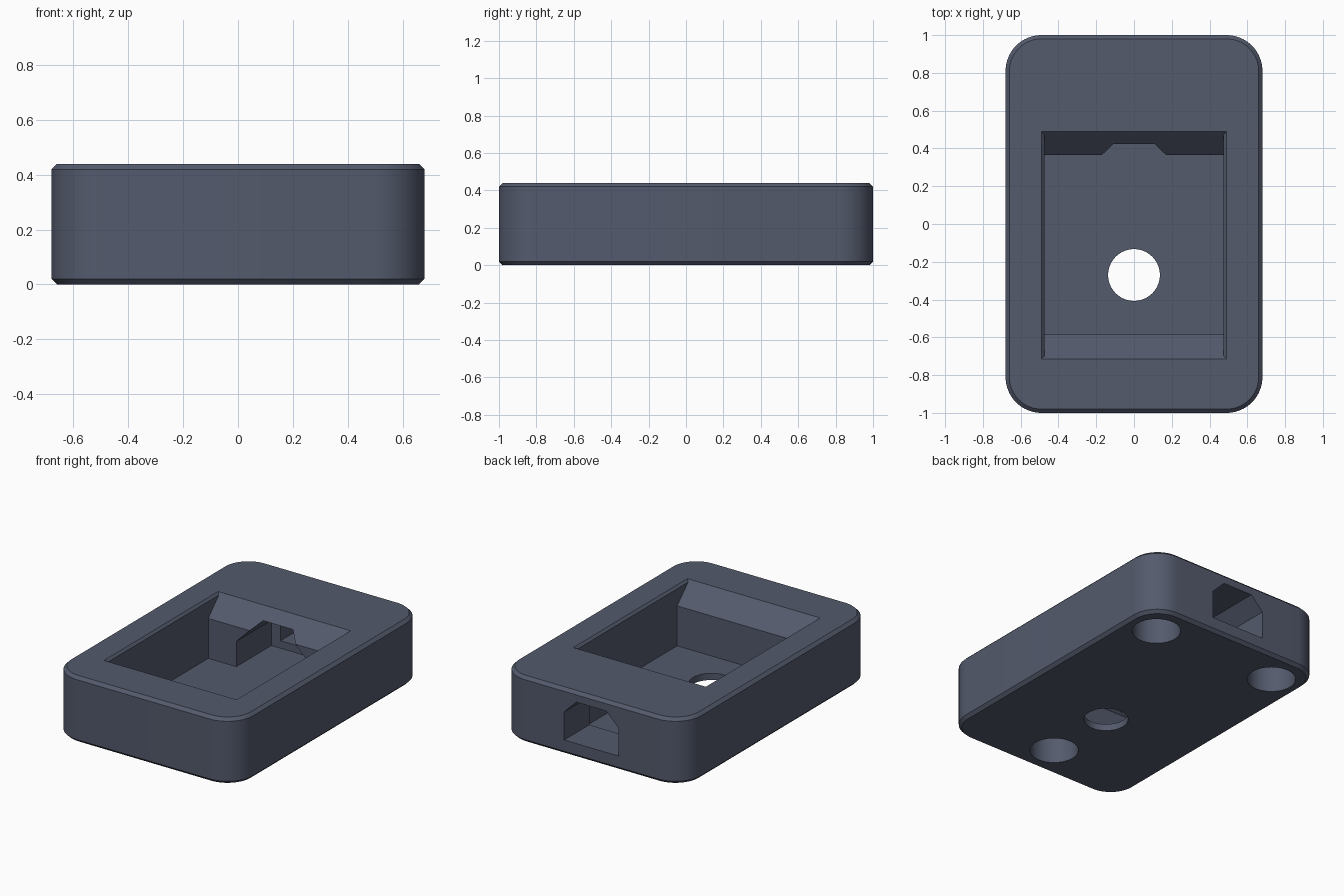
import bpy, bmesh, math

if "Cube" in bpy.data.objects:
    bpy.data.objects.remove(bpy.data.objects["Cube"])

slate = bpy.data.materials.new("slate_grey")
slate.diffuse_color = (0.088, 0.103, 0.152, 1)
slate.use_nodes = True
slate.node_tree.nodes["Principled BSDF"].inputs["Base Color"].default_value = slate.diffuse_color


def loft(name, rings):
    """Closed solid through a list of equally sized point rings."""
    bm = bmesh.new()
    loops = [[bm.verts.new(p) for p in ring] for ring in rings]
    n = len(loops[0])
    for a, b in zip(loops, loops[1:]):
        for i in range(n):
            j = (i + 1) % n
            bm.faces.new((a[i], a[j], b[j], b[i]))
    bm.faces.new(loops[0][::-1])
    bm.faces.new(loops[-1])
    bmesh.ops.recalc_face_normals(bm, faces=bm.faces[:])
    mesh = bpy.data.meshes.new(name)
    bm.to_mesh(mesh)
    bm.free()
    mesh.materials.append(slate)
    obj = bpy.data.objects.new(name, mesh)
    bpy.context.collection.objects.link(obj)
    return obj


def rounded_ring(inset, z, hx=0.68, hy=1.0, r=0.19, steps=16):
    pts = []
    for k, (sx, sy) in enumerate([(1, 1), (-1, 1), (-1, -1), (1, -1)]):
        for i in range(steps + 1):
            a = math.pi / 2 * (k + i / steps)
            pts.append((sx * (hx - r) + (r - inset) * math.cos(a),
                        sy * (hy - r) + (r - inset) * math.sin(a), z))
    return pts


def rect_ring(hx, y0, y1, z):
    return [(-hx, y0, z), (hx, y0, z), (hx, y1, z), (-hx, y1, z)]


def round_cutter(name, x, y, r, z0, z1, n=64):
    ring = lambda z: [(x + r * math.cos(2 * math.pi * i / n),
                       y + r * math.sin(2 * math.pi * i / n), z) for i in range(n)]
    return loft(name, [ring(z0), ring(z1)])


def arch_cutter(name, hw, z0, y0, y1):
    """Passage with 45 degree shoulders; all sizes share one shoulder plane."""
    top, shoulder = 0.372, 0.482
    half = [(hw, z0), (hw, shoulder - hw), (shoulder - top, top)]
    prof = half + [(-x, z) for x, z in reversed(half)]
    return loft(name, [[(x, y, z) for x, z in prof] for y in (y0, y1)])


# Rounded body with chamfered top and bottom rims
C, H = 0.02, 0.44
body = loft("housing_body", [rounded_ring(C, 0), rounded_ring(0, C),
                             rounded_ring(0, H - C), rounded_ring(C, H)])

FLOOR = 0.045
cutters = [
    # main pocket: chamfered rim, sloped ends, straight walls
    loft("pocket_cutter", [rect_ring(0.475, -0.585, 0.365, FLOOR),
                           rect_ring(0.475, -0.585, 0.365, 0.312),
                           rect_ring(0.475, -0.70, 0.475, 0.425),
                           rect_ring(0.49, -0.715, 0.49, H),
                           rect_ring(0.49, -0.715, 0.49, H + 0.1)]),
    # wide chamber behind the pocket, then the narrower exit in the back
    arch_cutter("chamber_cutter", 0.268, FLOOR, 0.30, 0.735),
    arch_cutter("exit_cutter", 0.20, 0.095, 0.72, 1.1),
    # hole through the pocket floor
    round_cutter("floor_hole_cutter", 0, -0.27, 0.137, -0.1, 0.2),
]
# Three blind round recesses in the underside
for x, y in [(0, -0.77), (-0.465, 0.77), (0.465, 0.77)]:
    cutters.append(round_cutter("foot_recess_cutter", x, y, 0.15, -0.1, 0.2))

bpy.context.view_layer.objects.active = body
body.select_set(True)
for cutter in cutters:
    mod = body.modifiers.new("cut", 'BOOLEAN')
    mod.operation = 'DIFFERENCE'
    mod.solver = 'EXACT'
    mod.object = cutter
    bpy.ops.object.modifier_apply(modifier=mod.name)
    bpy.data.objects.remove(cutter, do_unlink=True)

bpy.ops.object.shade_smooth_by_angle(angle=math.radians(30))
